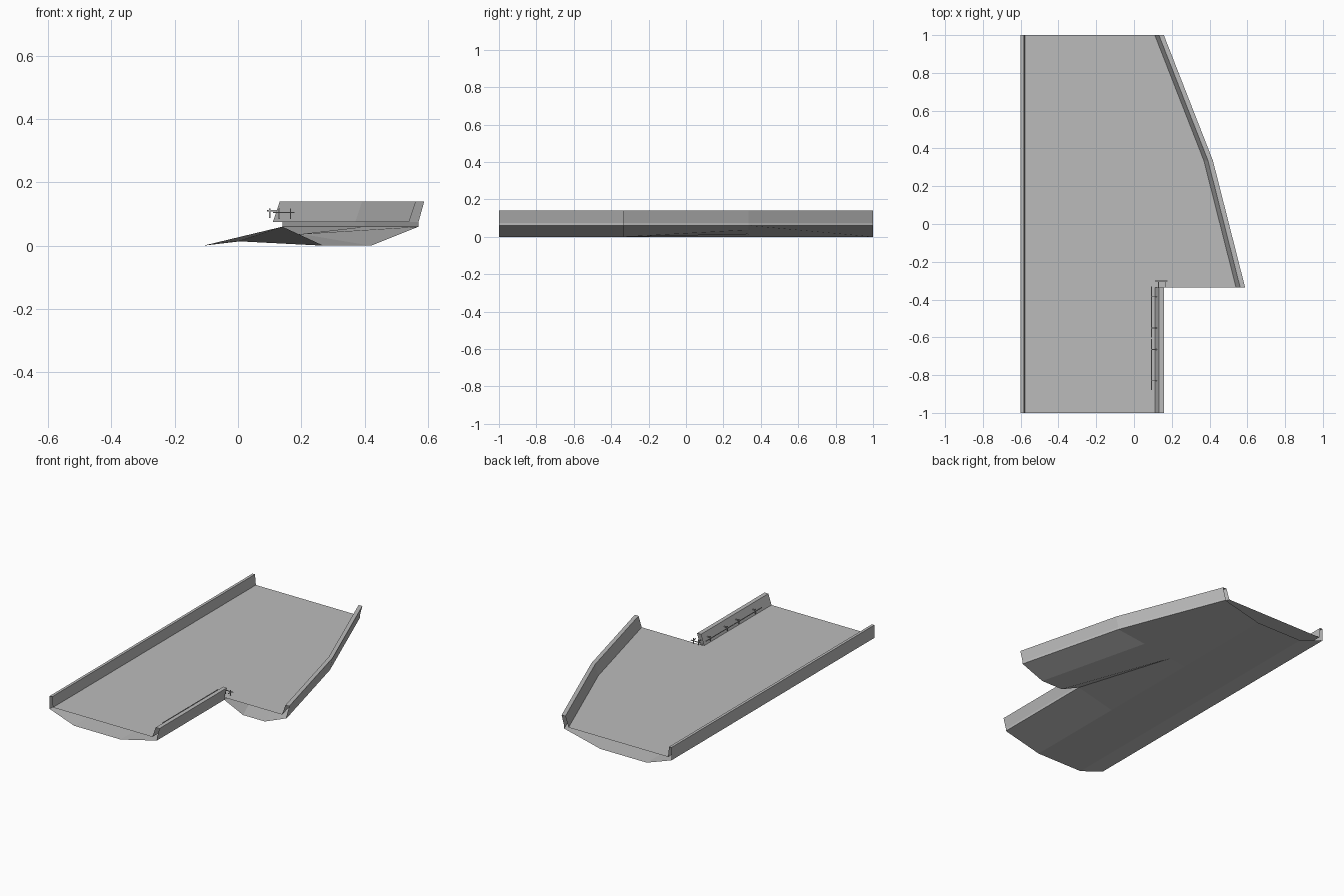
import bpy
import bmesh
from mathutils import Vector

cube = bpy.data.objects.get("Cube")
if cube:
    bpy.data.objects.remove(cube, do_unlink=True)


def material(name, value):
    mat = bpy.data.materials.new(name)
    mat.use_nodes = True
    colour = (value, value, value, 1)
    mat.diffuse_color = colour
    mat.node_tree.nodes["Principled BSDF"].inputs["Base Color"].default_value = colour
    return mat


GREY = material("concrete grey", 0.5)


def finish(name, bm):
    bmesh.ops.remove_doubles(bm, verts=bm.verts, dist=0.0001)
    mesh = bpy.data.meshes.new(name)
    bm.to_mesh(mesh)
    bm.free()
    mesh.materials.append(GREY)
    obj = bpy.data.objects.new(name, mesh)
    bpy.context.scene.collection.objects.link(obj)
    return obj


def loft(name, sections):
    """Open skin through (y, [(x, z), ...]) sections, facing outward."""
    bm = bmesh.new()
    rows = [[bm.verts.new((x, y, z)) for x, z in pts] for y, pts in sections]
    for a, b in zip(rows, rows[1:]):
        for i in range(len(a) - 1):
            quad = [b[i], b[i + 1], a[i + 1], a[i]]
            if (a[i].co - b[i].co).length > 0:
                bm.faces.new(quad)
    return finish(name, bm)


def rail(name, path, profile):
    loft(name, [(y, [(x + dx, z) for dx, z in profile]) for x, y in path])


FRONT, FORK, BEND, BACK = -1.0, -0.335, 0.335, 1.0
DECK_Z, EDGE_Z = 0.075, 0.06

# Road deck
bm = bmesh.new()
outline = [(-0.577, FRONT), (0.11, FRONT), (0.11, FORK), (0.54, FORK),
           (0.37, BEND), (0.11, BACK), (-0.577, BACK)]
bm.faces.new([bm.verts.new((x, y, DECK_Z)) for x, y in outline])
finish("road_deck", bm)

# Parapets with their fascia strips
leaning = [(0, EDGE_Z), (0, DECK_Z), (0.018, 0.14), (-0.008, 0.14), (-0.03, DECK_Z)]
upright = [(0.023, DECK_Z), (0.017, 0.14), (0, 0.14), (0, DECK_Z), (0, EDGE_Z)]
rail("straight_parapet", [(-0.6, FRONT), (-0.6, BACK)], upright)
rail("fork_parapet", [(0.14, FRONT), (0.14, FORK)], leaning)
rail("ramp_parapet", [(0.57, FORK), (0.4, BEND), (0.14, BACK)], leaning)

# Underside of the main span
keel = [(-0.6, EDGE_Z), (-0.43, 0), (-0.11, 0)]
valley = (0, 0.014)
loft("main_underside_front", [
    (FRONT, keel + [(0.14, EDGE_Z)]),
    (FORK, keel + [(0.14, EDGE_Z)]),
    (BEND, keel + [valley])])
loft("main_underside_back", [
    (BEND, keel + [(0.4, EDGE_Z)]),
    (BACK, keel + [(0.14, EDGE_Z)])])

# Underside of the ramp, merging into the main span
loft("ramp_underside", [
    (FORK, [(0.14, EDGE_Z), (0.27, 0), (0.42, 0), (0.57, EDGE_Z)]),
    (BEND, [valley, valley, (0.2, 0.037), (0.4, EDGE_Z)])])


def bar(bm, start, end, width=0.004):
    a, b = Vector(start), Vector(end)
    made = bmesh.ops.create_cube(bm, size=1)["verts"]
    size = [max(abs(c), width) for c in b - a]
    bmesh.ops.scale(bm, vec=size, verts=made)
    bmesh.ops.translate(bm, vec=(a + b) / 2, verts=made)


# Thin guide bars held off the fork parapet by brackets
for label, y0, y1 in (("front", -0.88, -0.61), ("rear", -0.6, -0.33)):
    bm = bmesh.new()
    bar(bm, (0.093, y0, 0.11), (0.093, y1, 0.11))
    for y in (y0 + 0.05, y1 - 0.055):
        bar(bm, (0.093, y, 0.11), (0.122, y, 0.11))
        bar(bm, (0.1, y, 0.088), (0.1, y, 0.118))
    finish(label + "_guide_bar", bm)

bm = bmesh.new()
bar(bm, (0.11, -0.302, 0.105), (0.178, -0.302, 0.105))
for x in (0.13, 0.166):
    bar(bm, (x, -0.335, 0.105), (x, -0.302, 0.105))
    bar(bm, (x, -0.31, 0.085), (x, -0.31, 0.118))
finish("end_guide_bar", bm)
